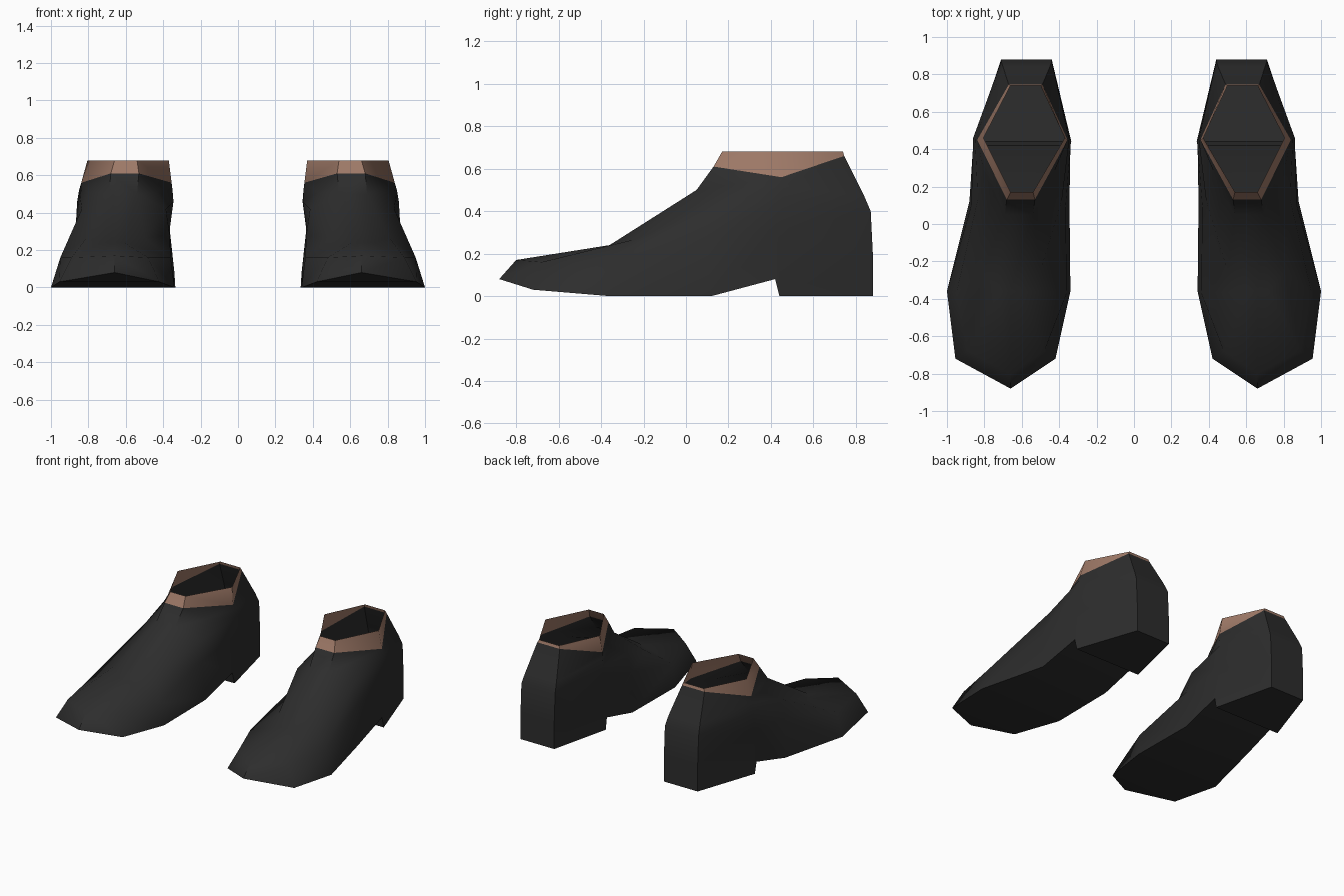
import bpy
import bmesh
from math import radians

if "Cube" in bpy.data.objects:
    bpy.data.objects.remove(bpy.data.objects["Cube"], do_unlink=True)


def make_material(name, red, green, blue):
    colour = (red, green, blue, 1)
    material = bpy.data.materials.new(name)
    material.use_nodes = True
    material.diffuse_color = colour
    shader = next(n for n in material.node_tree.nodes if n.type == "BSDF_PRINCIPLED")
    shader.inputs["Base Color"].default_value = colour
    return material


black_leather = make_material("black leather", .026, .026, .026)
tan_lining = make_material("tan lining", .34, .19, .135)

# Every ring lists stations from toe to heel as (y, z, inner x, outer x)
sole_edge = [
    (-.88, .08, .66, .66),    # toe tip
    (-.72, .03, .42, .955),   # toe corner
    (-.36, 0, .34, 1),        # ball
    (.12, 0, .345, .88),      # waist
    (.42, .08, .34, .86),     # arch
    (.44, 0, .335, .86),      # heel breast
    (.88, 0, .44, .71),       # back of heel
]
toe_edge = [
    (-.8, .17, .66, .66),
    (-.68, .16, .48, .89),
    (-.37, .16, .36, .95),
    (.1, .28, .365, .87),
    (.43, .31, .365, .85),
    (.43, .31, .365, .85),
    (.88, .2, .44, .71),
]
instep = [
    (-.36, .24, .66, .66),
    (-.36, .24, .61, .72),
    (-.25, .265, .5, .81),
    (.13, .42, .385, .835),
    (.46, .46, .345, .86),
    (.46, .46, .345, .86),
    (.87, .4, .44, .71),
]


def ankle_ring(front, middle, back):
    """The narrow ankle rings have three stations, shared by several columns."""
    return [front] * 3 + [middle] * 3 + [back]


tongue = [(.05, .5, .54, .69)] * 3 + [
    (.27, .51, .43, .8), (.46, .52, .35, .85), (.46, .52, .35, .85), (.84, .47, .45, .7)]
collar = ankle_ring((.13, .61, .53, .68), (.45, .56, .355, .838), (.745, .66, .49, .67))
rim = ankle_ring((.17, .68, .54, .66), (.46, .68, .37, .805), (.74, .68, .5, .66))


def add_face(bm, corners, material_index=0):
    """Add a face, dropping coincident corners where rings narrow."""
    unique = []
    for corner in corners:
        if all((corner.co - other.co).length > .0001 for other in unique):
            unique.append(corner)
    if len(unique) > 2:
        face = bm.faces.new(unique)
        face.material_index = material_index
        face.smooth = True


def add_shoe(name, side):
    bm = bmesh.new()
    loops = []
    for ring in (sole_edge, toe_edge, instep, tongue, collar, rim):
        outer = [bm.verts.new((side * xo, y, z)) for y, z, xi, xo in ring]
        inner = [bm.verts.new((side * xi, y, z)) for y, z, xi, xo in ring]
        loops.append(outer + inner[::-1])

    # Upper: skin between successive rings, lining colour above the collar
    count = len(loops[0])
    for level, (low, high) in enumerate(zip(loops, loops[1:])):
        lining = 1 if high is loops[-1] else 0
        for i in range(count):
            j = (i + 1) % count
            add_face(bm, (low[i], low[j], high[j], high[i]), lining)

    # Sole and heel underside: strips across the sole edge
    edge = loops[0]
    for i in range(count // 2 - 1):
        add_face(bm, (edge[i], edge[-1 - i], edge[-2 - i], edge[i + 1]))

    bmesh.ops.remove_doubles(bm, verts=bm.verts[:], dist=.0005)
    bmesh.ops.recalc_face_normals(bm, faces=bm.faces[:])
    mesh = bpy.data.meshes.new(name)
    bm.to_mesh(mesh)
    bm.free()
    mesh.materials.append(black_leather)
    mesh.materials.append(tan_lining)
    shoe = bpy.data.objects.new(name, mesh)
    bpy.context.collection.objects.link(shoe)

    bpy.ops.object.select_all(action="DESELECT")
    shoe.select_set(True)
    bpy.context.view_layer.objects.active = shoe
    bpy.ops.object.shade_smooth_by_angle(angle=radians(50))


add_shoe("left_ankle_boot", 1)
add_shoe("right_ankle_boot", -1)
